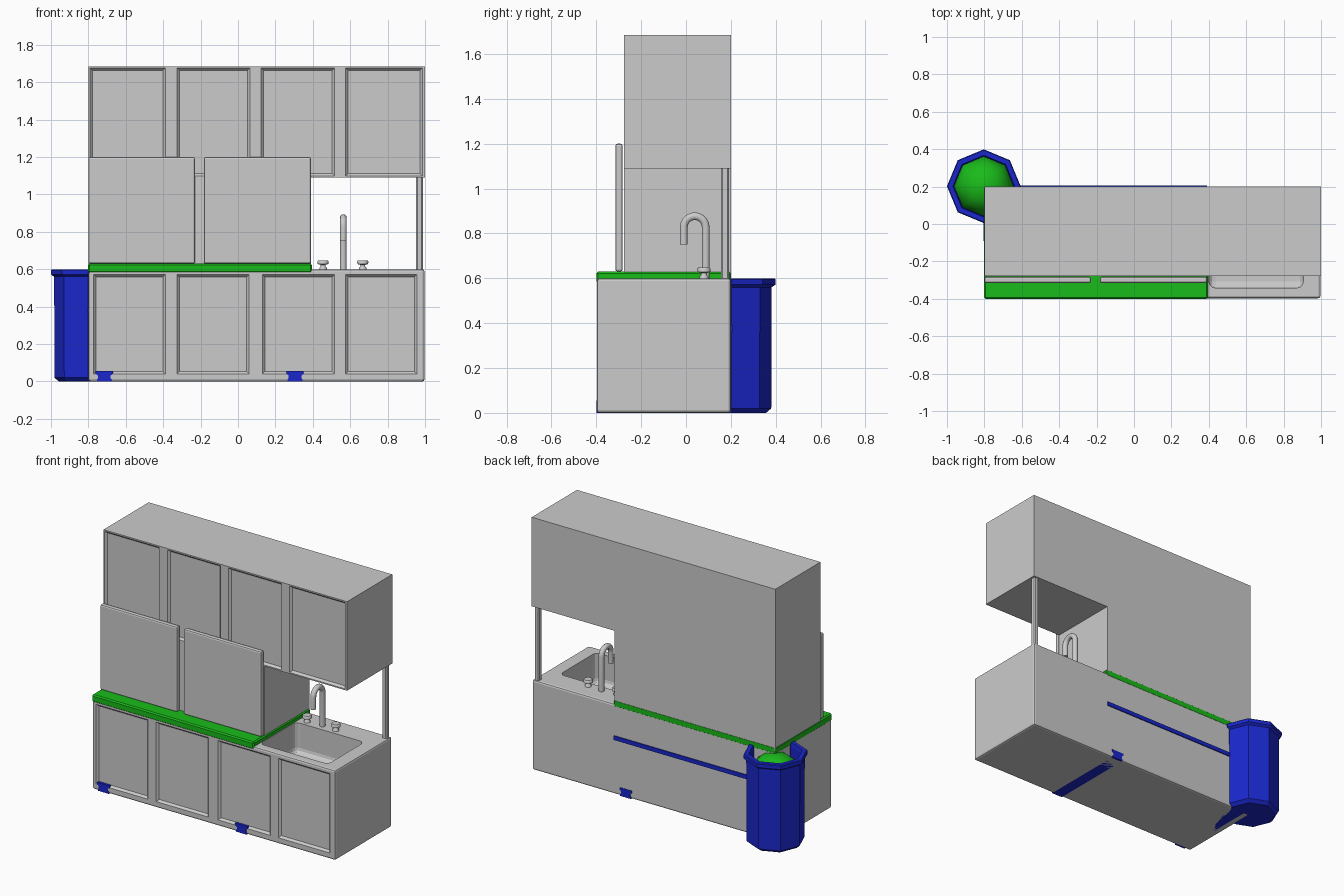
import bpy, bmesh, math
from mathutils import Vector

if "Cube" in bpy.data.objects:
    bpy.data.objects.remove(bpy.data.objects["Cube"])


def colour(name, rgba):
    m = bpy.data.materials.new(name)
    m.diffuse_color = rgba
    m.use_nodes = True
    m.node_tree.nodes["Principled BSDF"].inputs["Base Color"].default_value = m.diffuse_color
    return m


BLUE = colour("blue", (0.01, 0.02, 0.6, 1))
GREEN = colour("green", (0.01, 0.5, 0.01, 1))


def loft(name, solids, mat=None):
    """Each solid is a list of equal-length rings, skinned and capped."""
    bm = bmesh.new()
    for rings in solids:
        vs = [[bm.verts.new(p) for p in r] for r in rings]
        n = len(vs[0])
        for a, b in zip(vs, vs[1:]):
            for i in range(n):
                j = (i + 1) % n
                bm.faces.new((a[i], a[j], b[j], b[i]))
        bm.faces.new(vs[0])
        bm.faces.new(vs[-1])
    bmesh.ops.recalc_face_normals(bm, faces=bm.faces)
    me = bpy.data.meshes.new(name)
    bm.to_mesh(me)
    bm.free()
    ob = bpy.data.objects.new(name, me)
    bpy.context.collection.objects.link(ob)
    if mat:
        me.materials.append(mat)
    return ob


def prism_y(pts, y0, y1):
    return [[(x, y, z) for x, z in pts] for y in (y0, y1)]


def rect(x0, x1, z0, z1):
    return [(x0, z0), (x1, z0), (x1, z1), (x0, z1)]


def box(name, x, y, z, mat=None, bev=0, seg=2):
    ob = loft(name, [prism_y(rect(*x, *z), *y)], mat)
    if bev:
        m = ob.modifiers.new("bevel", "BEVEL")
        m.width, m.segments = bev, seg
    return ob


def cut(ob, cutter):
    m = ob.modifiers.new("cut", "BOOLEAN")
    m.operation, m.solver, m.object = "DIFFERENCE", "EXACT", cutter
    cutter.hide_render = True
    bpy.context.view_layer.objects.active = ob
    for name in [m.name for m in ob.modifiers]:
        bpy.ops.object.modifier_apply(modifier=name)
    bpy.data.objects.remove(cutter)


def panel_cutter(spans, z0, z1, face, depth=0.014):
    """Shallow recesses with sloped edges, one per door."""
    solids = []
    for x0, x1 in spans:
        rings = []
        for d, y in ((-depth, face - depth), (depth * 0.8, face + depth)):
            rings.append([(x, y, z) for x, z in rect(x0 + d, x1 - d, z0 + d, z1 - d)])
        solids.append(rings)
    return loft("panel_cutter", solids)


# Base cabinet with door recesses and sink basin
base = box("base_cabinet", (-0.8, 0.997), (-0.397, 0.2), (0, 0.6), bev=0.012)
cut(base, panel_cutter([(-0.77, -0.39), (-0.325, 0.057), (0.132, 0.515), (0.577, 0.955)],
                       0.042, 0.57, -0.397))
cut(base, box("basin_cutter", (0.40, 0.905), (-0.342, 0.04), (0.4, 0.8), bev=0.035, seg=3))

# Upper cabinet with its left half reaching down to the worktop
upper = loft("upper_cabinet", [prism_y([(-0.8, 0.6), (0.39, 0.6), (0.39, 1.09), (1, 1.09),
                                        (1, 1.685), (-0.8, 1.685)], -0.277, 0.2)])
cut(upper, panel_cutter([(-0.79, -0.39), (-0.325, 0.063), (0.125, 0.515), (0.577, 0.985)],
                        1.1, 1.675, -0.277))

# Front boards and worktop
for side, x in (("left", (-0.8, -0.23)), ("right", (-0.183, 0.39))):
    box(side + "_front_board", x, (-0.315, -0.282), (0.63, 1.2), bev=0.01)
box("worktop", (-0.802, 0.396), (-0.4, 0.201), (0.58, 0.63), GREEN, 0.008, 1)

# Corner post
box("corner_post", (0.953, 0.988), (0.155, 0.192), (0.59, 1.1), bev=0.008, seg=1)

# Blue rail frame and floor runners
box("rail_frame", (-0.805, 0.39), (-0.09, 0.207), (0.363, 0.39), BLUE)
for side, c in (("left", -0.715), ("right", 0.305)):
    half = [(0.04, 0), (0.04, 0.01), (0.034, 0.018), (0.034, 0.032), (0.046, 0.04), (0.046, 0.055)]
    prof = [(c + x, z) for x, z in half] + [(c - x, z) for x, z in reversed(half)]
    loft(side + "_runner", [prism_y(prof, -0.4, 0.203)], BLUE)


# Eight-sided bin and its domed filling
def octagon(r, z):
    return [(-0.803 + r * math.cos(k * math.pi / 4), 0.202 + r * math.sin(k * math.pi / 4), z)
            for k in range(8)]


loft("bin", [[octagon(*p) for p in ((0.155, 0), (0.178, 0.02), (0.18, 0.56), (0.197, 0.572),
                                    (0.197, 0.595), (0.192, 0.6), (0.165, 0.6), (0.16, 0.58),
                                    (0.16, 0.03))]], BLUE)
fill = loft("bin_filling", [[octagon(*p) for p in ((0.159, 0.04), (0.159, 0.46), (0.13, 0.53),
                                                   (0.08, 0.57), (0.02, 0.585))]], GREEN)

# Tap with a bent spout
path = [Vector((0.563, 0.088, 0.59))]
for k in range(11):
    a = math.pi * k / 10
    path.append(Vector((0.563, 0.039 + 0.049 * math.cos(a), 0.828 + 0.049 * math.sin(a))))
path.append(Vector((0.563, -0.01, 0.75)))
cu = bpy.data.curves.new("tap", "CURVE")
cu.dimensions = "3D"
cu.bevel_depth, cu.bevel_resolution, cu.use_fill_caps = 0.018, 3, True
sp = cu.splines.new("POLY")
sp.points.add(len(path) - 1)
for p, v in zip(sp.points, path):
    p.co = (*v, 1)
bpy.context.collection.objects.link(bpy.data.objects.new("tap", cu))


# Tap handles
def circle(x, y, r, z):
    return [(x + r * math.cos(k * math.pi / 8), y + r * math.sin(k * math.pi / 8), z)
            for k in range(16)]


smooth = [fill]
for side, x in (("left", 0.455), ("right", 0.667)):
    prof = ((0.02, 0.595), (0.02, 0.608), (0.013, 0.614), (0.013, 0.624), (0.029, 0.628),
            (0.03, 0.642), (0.025, 0.648))
    smooth.append(loft(side + "_tap_handle", [[circle(x, 0.08, r, z) for r, z in prof]]))
bpy.ops.object.select_all(action="DESELECT")
for ob in smooth:
    ob.select_set(True)
bpy.context.view_layer.objects.active = fill
bpy.ops.object.shade_smooth_by_angle(angle=math.radians(50))
